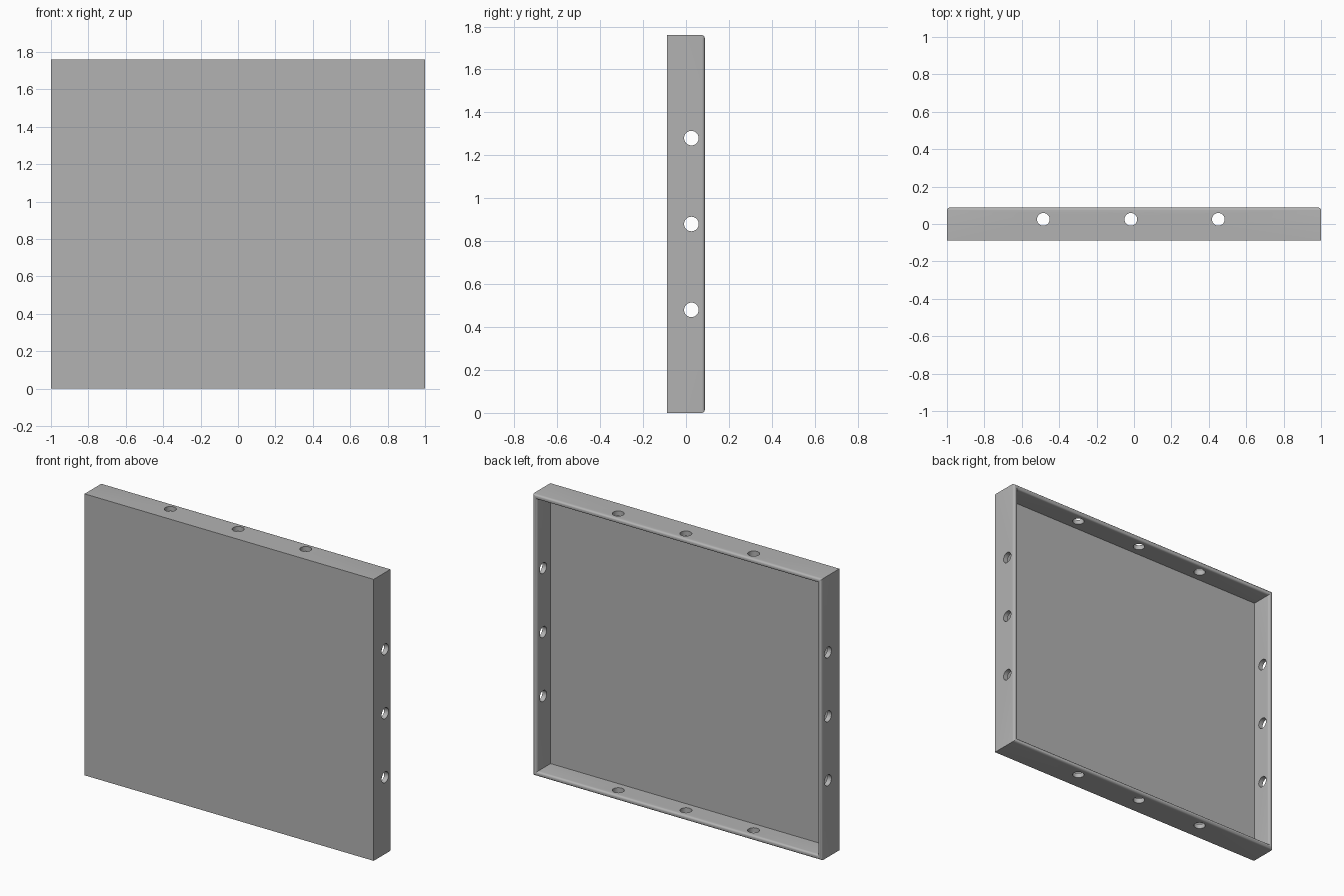
import bpy, bmesh
from math import radians
from mathutils import Matrix, Vector

if "Cube" in bpy.data.objects:
    bpy.data.objects.remove(bpy.data.objects["Cube"], do_unlink=True)

WIDTH, DEPTH, HEIGHT = 2.0, 0.175, 1.76
WALL, FLOOR, FILLET = 0.042, 0.04, 0.014
HOLE_RADIUS, HOLE_Y = 0.034, 0.025
BACK = DEPTH / 2

grey = bpy.data.materials.new("mid grey")
grey.use_nodes = True
colour = (0.45, 0.45, 0.45, 1)
grey.diffuse_color = colour
grey.node_tree.nodes["Principled BSDF"].inputs["Base Color"].default_value = colour


def make_object(name, bm):
    mesh = bpy.data.meshes.new(name)
    bm.to_mesh(mesh)
    bm.free()
    mesh.materials.append(grey)
    obj = bpy.data.objects.new(name, mesh)
    bpy.context.collection.objects.link(obj)
    return obj


def drill(target, location, axis):
    """Cut one round hole right through the opposite walls."""
    bm = bmesh.new()
    bmesh.ops.create_cone(bm, cap_ends=True, segments=32, radius1=HOLE_RADIUS,
                          radius2=HOLE_RADIUS, depth=3)
    if axis == "X":
        bmesh.ops.rotate(bm, verts=bm.verts, matrix=Matrix.Rotation(radians(90), 3, "Y"))
    bmesh.ops.translate(bm, verts=bm.verts, vec=location)
    cutter = make_object("hole_cutter", bm)
    cutter.hide_render = True
    cut = target.modifiers.new("hole", "BOOLEAN")
    cut.operation, cut.solver, cut.object = "DIFFERENCE", "EXACT", cutter
    bpy.ops.object.modifier_apply(modifier=cut.name)
    bpy.data.objects.remove(cutter, do_unlink=True)


# Panel with a pocket open at the back
bm = bmesh.new()
bmesh.ops.create_cube(bm, size=1)
bmesh.ops.scale(bm, verts=bm.verts, vec=(WIDTH, DEPTH, HEIGHT))
bm.normal_update()
pocket = max(bm.faces, key=lambda f: f.calc_center_median().y)
bmesh.ops.inset_region(bm, faces=[pocket], thickness=WALL)
bottom = bmesh.ops.extrude_discrete_faces(bm, faces=[pocket])["faces"][0]
bmesh.ops.translate(bm, verts=bottom.verts, vec=(0, FLOOR - DEPTH, 0))
bm.normal_update()

# Rounded inner and outer edges of the rim
rim = [e for e in bm.edges
       if all(v.co.y > BACK - 0.001 for v in e.verts)
       and e.calc_face_angle(0) > 1]
bmesh.ops.bevel(bm, geom=rim, offset=FILLET, segments=5, profile=0.5, affect="EDGES")
bmesh.ops.translate(bm, verts=bm.verts, vec=(0, 0, HEIGHT / 2))
bmesh.ops.recalc_face_normals(bm, faces=bm.faces)
panel = make_object("recessed_panel", bm)
bpy.ops.object.select_all(action="DESELECT")
panel.select_set(True)
bpy.context.view_layer.objects.active = panel

# Three holes through each pair of opposite walls
for i in (-1, 0, 1):
    drill(panel, Vector((0, HOLE_Y, HEIGHT / 2 + i * 0.4)), "X")
    drill(panel, Vector((i * 0.468 - 0.017, HOLE_Y, HEIGHT / 2)), "Z")

bpy.ops.object.shade_smooth_by_angle(angle=radians(30))
